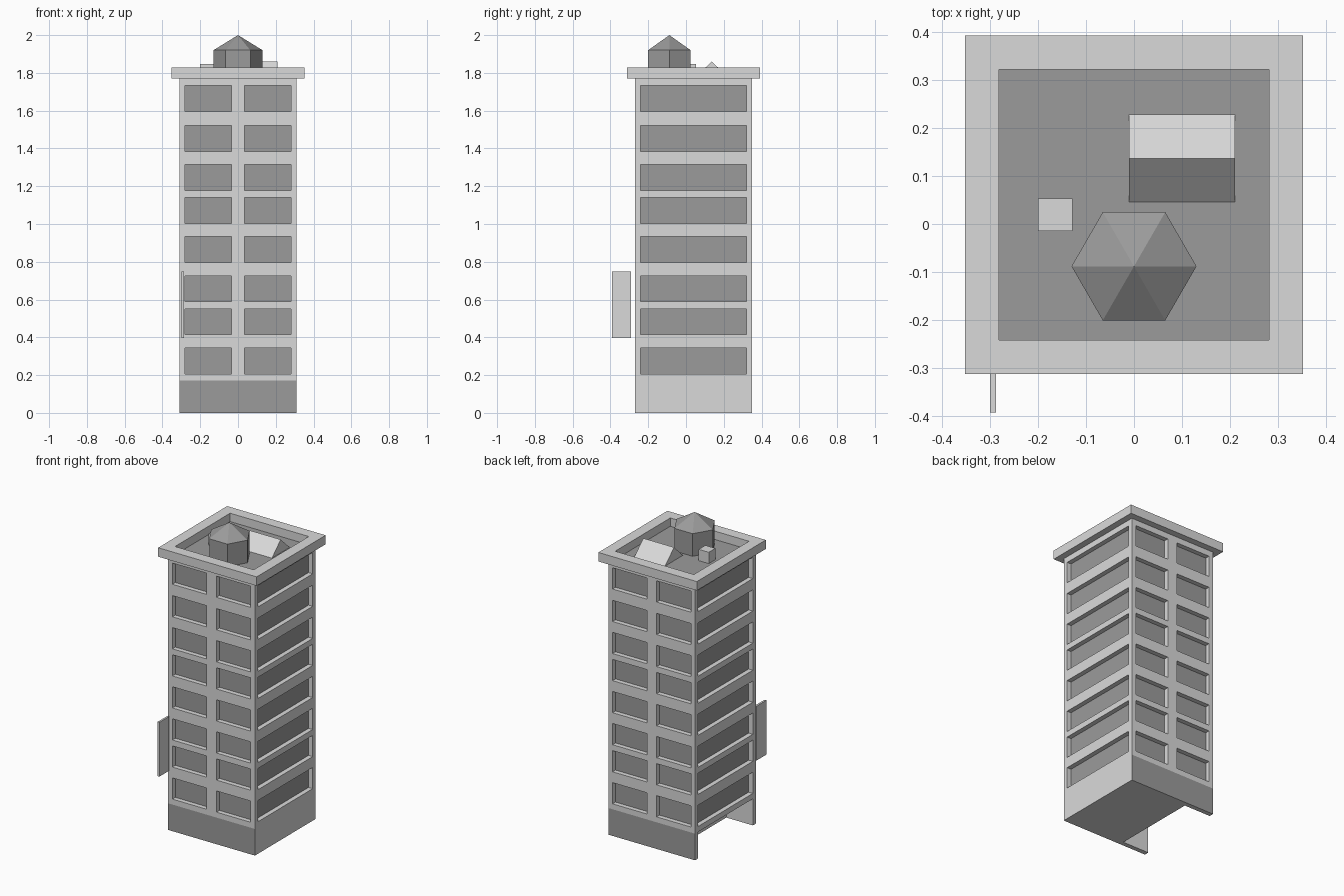
import bpy, bmesh, math
from mathutils import Vector, Matrix

if "Cube" in bpy.data.objects:
    bpy.data.objects.remove(bpy.data.objects["Cube"])


def material(name, v):
    m = bpy.data.materials.new(name)
    m.diffuse_color = (v, v, v, 1)
    m.use_nodes = True
    m.node_tree.nodes["Principled BSDF"].inputs["Base Color"].default_value = m.diffuse_color
    return m


LIGHT = material("light_grey", 0.70)
DARK = material("mid_grey", 0.33)

X0, X1, Y0, Y1 = -0.31, 0.31, -0.27, 0.35      # tower footprint
BASE, TOP = 0.172, 1.77                         # ground floor and roof heights
DEPTH = 0.03                                    # window recess


def finish(name, bm, mats=(LIGHT, DARK), normals=True):
    bmesh.ops.remove_doubles(bm, verts=bm.verts, dist=1e-5)
    if normals:
        bmesh.ops.recalc_face_normals(bm, faces=bm.faces)
    me = bpy.data.meshes.new(name)
    bm.to_mesh(me)
    bm.free()
    for m in mats:
        me.materials.append(m)
    ob = bpy.data.objects.new(name, me)
    bpy.context.collection.objects.link(ob)
    return ob


def quad(bm, pts, mat=0):
    f = bm.faces.new([bm.verts.new(p) for p in pts])
    f.material_index = mat
    return f


def cube(bm, x0, x1, y0, y1, z0, z1):
    mat = Matrix.Translation(((x0 + x1) / 2, (y0 + y1) / 2, (z0 + z1) / 2))
    mat = mat @ Matrix.Diagonal((x1 - x0, y1 - y0, z1 - z0, 1))
    bmesh.ops.create_cube(bm, size=1, matrix=mat)


def box(name, *dims, mats=(LIGHT,)):
    bm = bmesh.new()
    cube(bm, *dims)
    return finish(name, bm, mats)


# window rows: two, three and three storeys in the three stacked sections
rows = [0.207, 0.414, 0.589, 0.796, 1.003, 1.178, 1.385, 1.595]
zs = [BASE] + [z for r in rows for z in (r, r + 0.137)] + [TOP]


def wall(bm, corner, along, columns):
    """Wall as a grid of cells; odd row + odd column cells are sunk windows."""
    a = Vector(along)
    inward = Vector((-a.y, a.x, 0)) * DEPTH
    us = [0] + columns + [0.62]

    def p(u, z):
        return Vector(corner) + a * u + Vector((0, 0, z))
    for i in range(len(us) - 1):
        for j in range(len(zs) - 1):
            c = [p(us[i], zs[j]), p(us[i + 1], zs[j]),
                 p(us[i + 1], zs[j + 1]), p(us[i], zs[j + 1])]
            if i % 2 and j % 2:
                d = [v + inward for v in c]
                quad(bm, d, 1)
                for k in range(4):
                    n = (k + 1) % 4
                    quad(bm, (c[k], c[n], d[n], d[k]))
            else:
                quad(bm, c)


# tower walls: paired windows front and back, wide ones on the sides
bm = bmesh.new()
pair = [0.03, 0.275, 0.345, 0.59]
wide = [0.03, 0.59]
wall(bm, (X0, Y0, 0), (1, 0, 0), pair)
wall(bm, (X1, Y0, 0), (0, 1, 0), wide)
wall(bm, (X1, Y1, 0), (-1, 0, 0), pair)
wall(bm, (X0, Y1, 0), (0, -1, 0), wide)
quad(bm, [(X0, Y0, BASE), (X0, Y1, BASE), (X1, Y1, BASE), (X1, Y0, BASE)])
finish("tower_walls", bm, normals=False)

# ground floor: C-shaped plan, open on the left side, dark front and back
bm = bmesh.new()
T, R = 0.03, -0.12
plan = [(X0, Y0), (X1, Y0), (X1, Y1), (X0, Y1),
        (X0, Y1 - T), (R, Y1 - T), (R, Y0 + T), (X0, Y0 + T)]
foot = quad(bm, [(x, y, 0) for x, y in plan])
ext = bmesh.ops.extrude_face_region(bm, geom=[foot], use_keep_orig=True)
top_verts = [g for g in ext["geom"] if isinstance(g, bmesh.types.BMVert)]
bmesh.ops.translate(bm, verts=top_verts, vec=(0, 0, BASE))
bmesh.ops.recalc_face_normals(bm, faces=bm.faces)
for f in bm.faces:
    y = f.calc_center_median().y
    outer = min(abs(y - Y0), abs(y - Y1)) < 0.001
    f.material_index = 1 if outer and abs(f.normal.y) > 0.9 else 0
bmesh.ops.delete(bm, geom=[f for f in bm.faces if f.normal.z > 0.9],
                 context='FACES_ONLY')
finish("ground_floor", bm, normals=False)

# roof parapet with sunken dark floor
bm = bmesh.new()
cube(bm, -0.352, 0.352, -0.312, 0.392, TOP, 1.828)
bm.faces.ensure_lookup_table()
bmesh.ops.recalc_face_normals(bm, faces=bm.faces)
lid = max(bm.faces, key=lambda f: f.calc_center_median().z)
bmesh.ops.inset_region(bm, faces=[lid], thickness=0.1)
ext = bmesh.ops.extrude_discrete_faces(bm, faces=[lid])["faces"][0]
bm.normal_update()
rim = [tuple(v.co) for v in ext.verts]
bmesh.ops.delete(bm, geom=[ext], context='FACES')
low = [(x, y, TOP + 0.004) for x, y, z in rim]
for k in range(4):
    n = (k + 1) % 4
    quad(bm, (rim[k], rim[n], low[n], low[k]))
quad(bm, low, 1)
finish("roof_parapet", bm)

# six-sided water tank with pointed lid
bm = bmesh.new()
ring = [(0.13 * math.cos(k * math.pi / 3), -0.088 + 0.13 * math.sin(k * math.pi / 3))
        for k in range(6)]
for k in range(6):
    (ax, ay), (bx, by) = ring[k], ring[(k + 1) % 6]
    quad(bm, [(ax, ay, TOP), (bx, by, TOP), (bx, by, 1.92), (ax, ay, 1.92)])
    quad(bm, [(ax, ay, 1.92), (bx, by, 1.92), (0, -0.088, 2.0)])
quad(bm, [(x, y, TOP) for x, y in reversed(ring)])
finish("water_tank", bm, (DARK,))

# gabled skylight
bm = bmesh.new()
gable = [(0.042, TOP), (0.232, TOP), (0.136, 1.86)]
ends = [[(x, y, z) for y, z in gable] for x in (-0.01, 0.21)]
for e in ends:
    quad(bm, e)
for k in range(3):
    n = (k + 1) % 3
    quad(bm, [ends[0][k], ends[0][n], ends[1][n], ends[1][k]])
finish("roof_skylight", bm, (LIGHT,))

# small roof vent and projecting sign board
box("roof_vent", -0.2, -0.128, -0.015, 0.053, TOP, 1.847)
box("sign_board", -0.3, -0.287, -0.392, -0.292, 0.397, 0.748)
